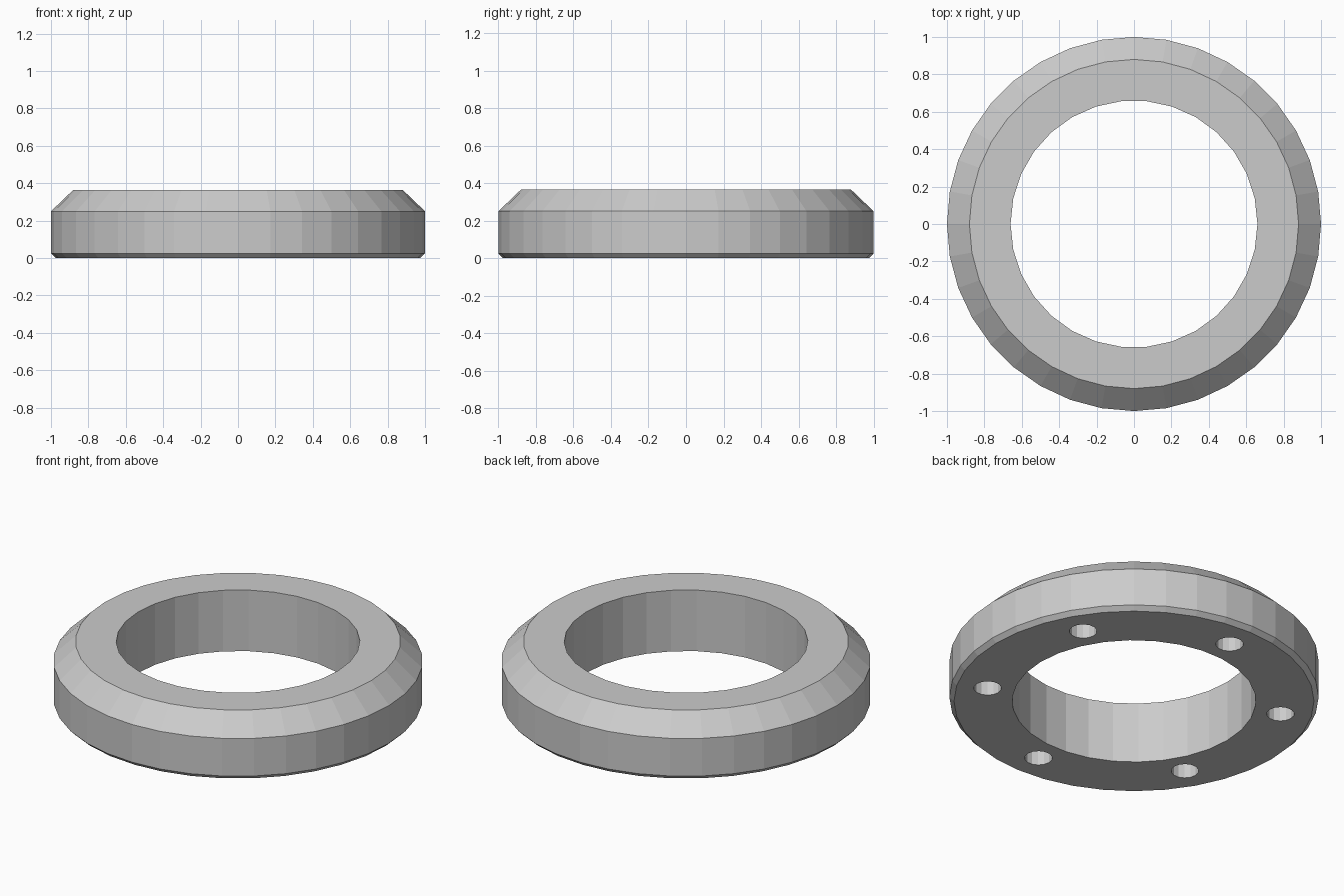
import bpy
import bmesh
from math import cos, sin, pi, radians

cube = bpy.data.objects.get("Cube")
if cube:
    bpy.data.objects.remove(cube, do_unlink=True)

# Plain grey material
grey = bpy.data.materials.new("light grey")
grey.use_nodes = True
colour = (0.6, 0.6, 0.6, 1)
grey.diffuse_color = colour
grey.node_tree.nodes["Principled BSDF"].inputs["Base Color"].default_value = colour


def lathe(name, profile, sides, centre=(0, 0)):
    """Closed solid turned around z from (radius, height) points, bottom to top."""
    bm = bmesh.new()
    rings = []
    for r, z in profile:
        angles = [2 * pi * i / sides for i in range(sides)]
        rings.append([bm.verts.new((centre[0] + r * cos(a), centre[1] + r * sin(a), z))
                      for a in angles])
    for low, high in zip(rings, rings[1:]):
        for i in range(sides):
            j = (i + 1) % sides
            bm.faces.new((low[i], low[j], high[j], high[i]))
    bm.faces.new(rings[0][::-1])
    bm.faces.new(rings[-1])
    mesh = bpy.data.meshes.new(name)
    bm.to_mesh(mesh)
    bm.free()
    mesh.materials.append(grey)
    obj = bpy.data.objects.new(name, mesh)
    bpy.context.collection.objects.link(obj)
    return obj


def cut(target, cutter):
    cutter.hide_render = True
    mod = target.modifiers.new("cut", 'BOOLEAN')
    mod.operation = 'DIFFERENCE'
    mod.solver = 'EXACT'
    mod.object = cutter
    bpy.context.view_layer.objects.active = target
    bpy.ops.object.modifier_apply(modifier=mod.name)
    bpy.data.objects.remove(cutter, do_unlink=True)


# Ring body: small chamfer below, wide chamfer above
body = lathe("ring_body", [(0.975, 0), (1, 0.025), (1, 0.25), (0.88, 0.365)], 36)

# Central bore
cut(body, lathe("bore_cutter", [(0.66, -0.1), (0.66, 0.5)], 30))

# Six blind holes in the underside
for k in range(6):
    a = radians(30 + 60 * k)
    spot = (0.805 * cos(a), 0.805 * sin(a))
    cut(body, lathe("hole_cutter", [(0.075, -0.1), (0.075, 0.25)], 14, spot))
